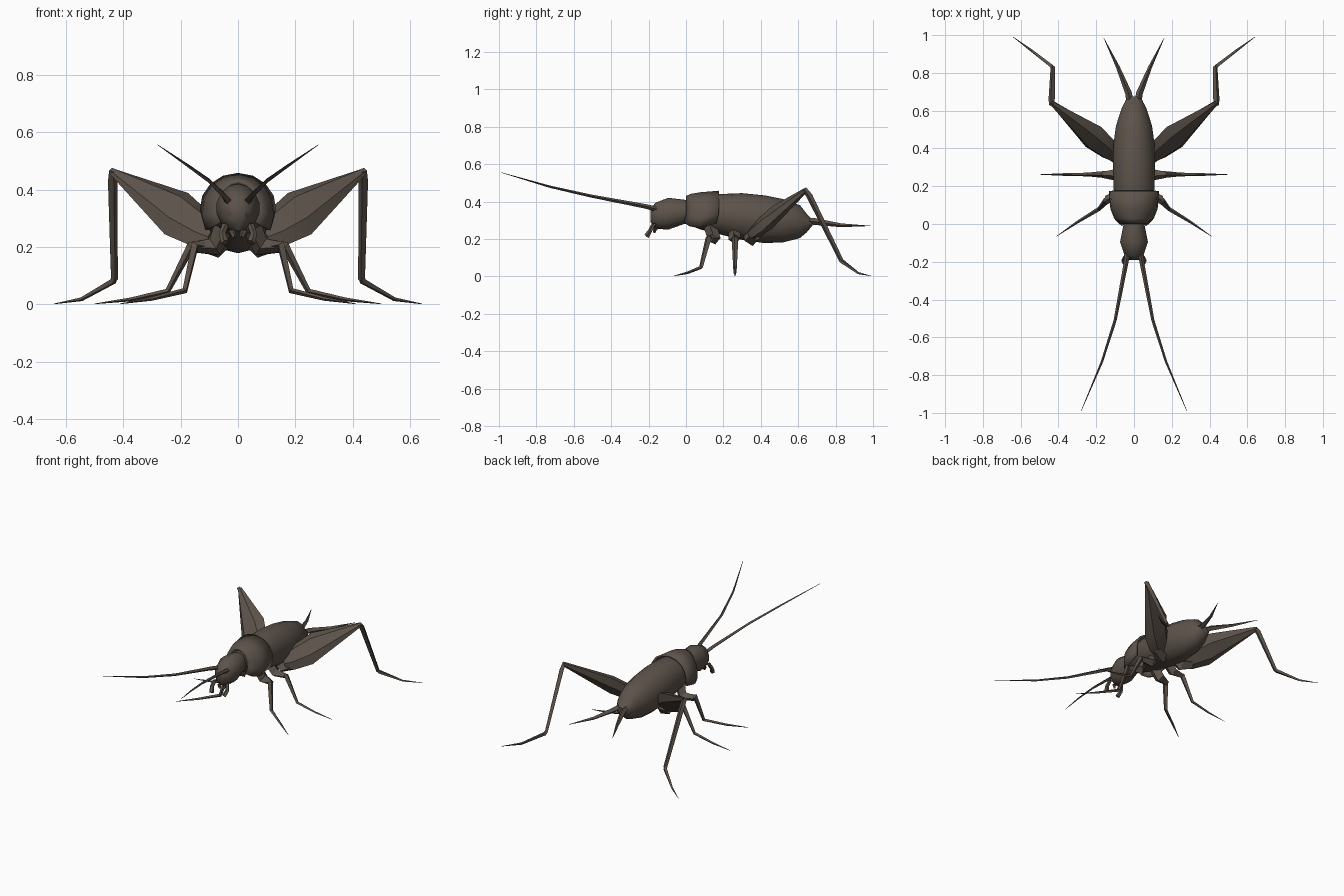
import bpy, bmesh
from math import sin, cos, pi, radians
from mathutils import Vector

cube = bpy.data.objects.get("Cube")
if cube:
    bpy.data.objects.remove(cube)

brown = bpy.data.materials.new("dark_brown")
brown.use_nodes = True
colour = (0.108, 0.086, 0.069, 1)
brown.diffuse_color = colour
bsdf = brown.node_tree.nodes["Principled BSDF"]
bsdf.inputs["Base Color"].default_value = colour
bsdf.inputs["Roughness"].default_value = 0.9


def loft(name, rings, smooth=42, closed=True):
    """Skin a row of equal rings; closed rings also get end caps."""
    bm = bmesh.new()
    rows = [[bm.verts.new(p) for p in ring] for ring in rings]
    n = len(rows[0])
    for a, b in zip(rows, rows[1:]):
        for i in range(n if closed else n - 1):
            j = (i + 1) % n
            bm.faces.new((a[i], a[j], b[j], b[i]))
    if closed:
        bm.faces.new(rows[0])
        bm.faces.new(rows[-1])
    bmesh.ops.recalc_face_normals(bm, faces=bm.faces)
    mesh = bpy.data.meshes.new(name)
    bm.to_mesh(mesh)
    bm.free()
    mesh.materials.append(brown)
    mesh.shade_smooth()
    mesh.set_sharp_from_angle(angle=radians(smooth))
    obj = bpy.data.objects.new(name, mesh)
    bpy.context.collection.objects.link(obj)
    return obj


def body_ring(y, half_width, bottom, top, sides=14):
    """Elliptical section across the body."""
    mid, half = (bottom + top) / 2, (top - bottom) / 2
    return [Vector((half_width * sin(2 * pi * i / sides), y,
                    mid + half * cos(2 * pi * i / sides))) for i in range(sides)]


def limb(name, points, radii, sides=4, smooth=20):
    """Tapered tube along a path, on both sides of the body."""
    pts = [Vector(p) for p in points]
    rings = []
    for i, (p, r) in enumerate(zip(pts, radii)):
        before = (p - pts[i - 1]).normalized() if i else Vector()
        after = (pts[i + 1] - p).normalized() if i + 1 < len(pts) else Vector()
        d = (before + after).normalized()
        u = d.cross(Vector((0.2, 1, 0.1)) if abs(d.y) < 0.8 else Vector((0, 0, 1)))
        u.normalize()
        v = d.cross(u)
        rings.append([p + r * (u * cos(2 * pi * k / sides) + v * sin(2 * pi * k / sides))
                      for k in range(sides)])
    pair(name, rings, smooth)


def pair(name, rings, smooth=20):
    for side, s in (("left", 1), ("right", -1)):
        loft(f"{side}_{name}", [[Vector((s * p.x, p.y, p.z)) for p in r] for r in rings], smooth)


# Head, rounded at the face
loft("head", [body_ring(*r) for r in (
    (-0.19, 0.025, 0.29, 0.355), (-0.165, 0.052, 0.255, 0.393),
    (-0.095, 0.076, 0.25, 0.42), (-0.01, 0.058, 0.28, 0.41), (0.05, 0.05, 0.28, 0.4))])

# Thorax and abdomen
loft("abdomen", [body_ring(*r) for r in (
    (0.0, 0.06, 0.28, 0.41), (0.08, 0.095, 0.25, 0.425), (0.18, 0.11, 0.225, 0.44),
    (0.3, 0.114, 0.195, 0.445), (0.42, 0.112, 0.178, 0.433), (0.52, 0.098, 0.182, 0.413),
    (0.61, 0.068, 0.205, 0.38), (0.645, 0.05, 0.235, 0.335), (0.675, 0.035, 0.27, 0.305))])

# Saddle-shaped collar shell over the thorax
collar = []
for y, w, low, top in ((0.0, 0.07, 0.33, 0.43), (0.03, 0.105, 0.32, 0.442),
                       (0.08, 0.125, 0.315, 0.45), (0.175, 0.133, 0.335, 0.458)):
    arch = [(-25 + 230 * i / 10) * pi / 180 for i in range(11)]
    collar.append([Vector((w * cos(a), y - 0.03 * max(0, -sin(a)),
                           low + (top - low) * sin(a))) for a in arch])
shell = loft("collar", collar, closed=False)
rim = shell.modifiers.new("thickness", "SOLIDIFY")
rim.thickness = 0.012
rim.offset = -1 if shell.data.polygons[5].normal.z > 0 else 1

# Antennae, mouth feelers and tail spikes
limb("antenna", [(0.035, -0.16, 0.36), (0.045, -0.22, 0.375), (0.1, -0.51, 0.43),
                 (0.17, -0.73, 0.48), (0.28, -0.99, 0.556)],
     [0.014, 0.012, 0.008, 0.006, 0.001])
limb("feeler", [(0.035, -0.14, 0.29), (0.045, -0.175, 0.275), (0.055, -0.19, 0.245),
                (0.045, -0.21, 0.215)], [0.01, 0.012, 0.012, 0.015], 5)
limb("inner_feeler", [(0.015, -0.13, 0.27), (0.02, -0.165, 0.255), (0.012, -0.17, 0.235)],
     [0.012, 0.012, 0.007])
limb("tail_spike", [(0.02, 0.62, 0.3), (0.028, 0.69, 0.293), (0.085, 0.83, 0.273),
                    (0.16, 0.985, 0.27)], [0.018, 0.018, 0.01, 0.001])

# Front legs
limb("front_hip", [(0.05, 0.13, 0.27), (0.08, 0.15, 0.2), (0.15, 0.13, 0.2)],
     [0.035, 0.035, 0.018])
limb("front_leg", [(0.1, 0.15, 0.2), (0.15, 0.12, 0.205), (0.185, 0.08, 0.048),
                   (0.3, 0.01, 0.02), (0.41, -0.065, 0.002)],
     [0.022, 0.018, 0.011, 0.007, 0.001])

# Middle legs
limb("middle_hip", [(0.05, 0.26, 0.25), (0.09, 0.26, 0.2), (0.16, 0.26, 0.2)],
     [0.035, 0.032, 0.018])
limb("middle_leg", [(0.11, 0.26, 0.2), (0.165, 0.262, 0.2), (0.245, 0.262, 0.046),
                    (0.37, 0.262, 0.018), (0.5, 0.262, 0.002)],
     [0.02, 0.018, 0.01, 0.007, 0.001])

# Hind thighs: broad flattened wedges tapering to the knee
hip, knee = Vector((0.09, 0.36, 0.235)), Vector((0.435, 0.64, 0.46))
tall = Vector((-0.43, 0.55, 0.75)).normalized()
flat = (knee - hip).cross(tall).normalized()
thigh = []
for t, h, w in ((0, 0.045, 0.03), (0.12, 0.078, 0.038), (0.36, 0.098, 0.042), (1, 0.015, 0.013)):
    c = hip.lerp(knee, t)
    thigh.append([c + tall * h * cos(k * pi / 3) + flat * w * sin(k * pi / 3) for k in range(6)])
pair("hind_thigh", thigh)
limb("hind_hip", [(0.04, 0.34, 0.24), (0.08, 0.35, 0.2), (0.14, 0.38, 0.22)],
     [0.035, 0.04, 0.03])

# Hind shins and feet
limb("hind_shin", [(0.436, 0.632, 0.468), (0.436, 0.66, 0.43), (0.43, 0.83, 0.085)],
     [0.013, 0.017, 0.012])
limb("hind_foot", [(0.43, 0.825, 0.093), (0.435, 0.835, 0.08), (0.545, 0.92, 0.018),
                   (0.64, 0.99, 0.002)], [0.011, 0.012, 0.007, 0.001])
